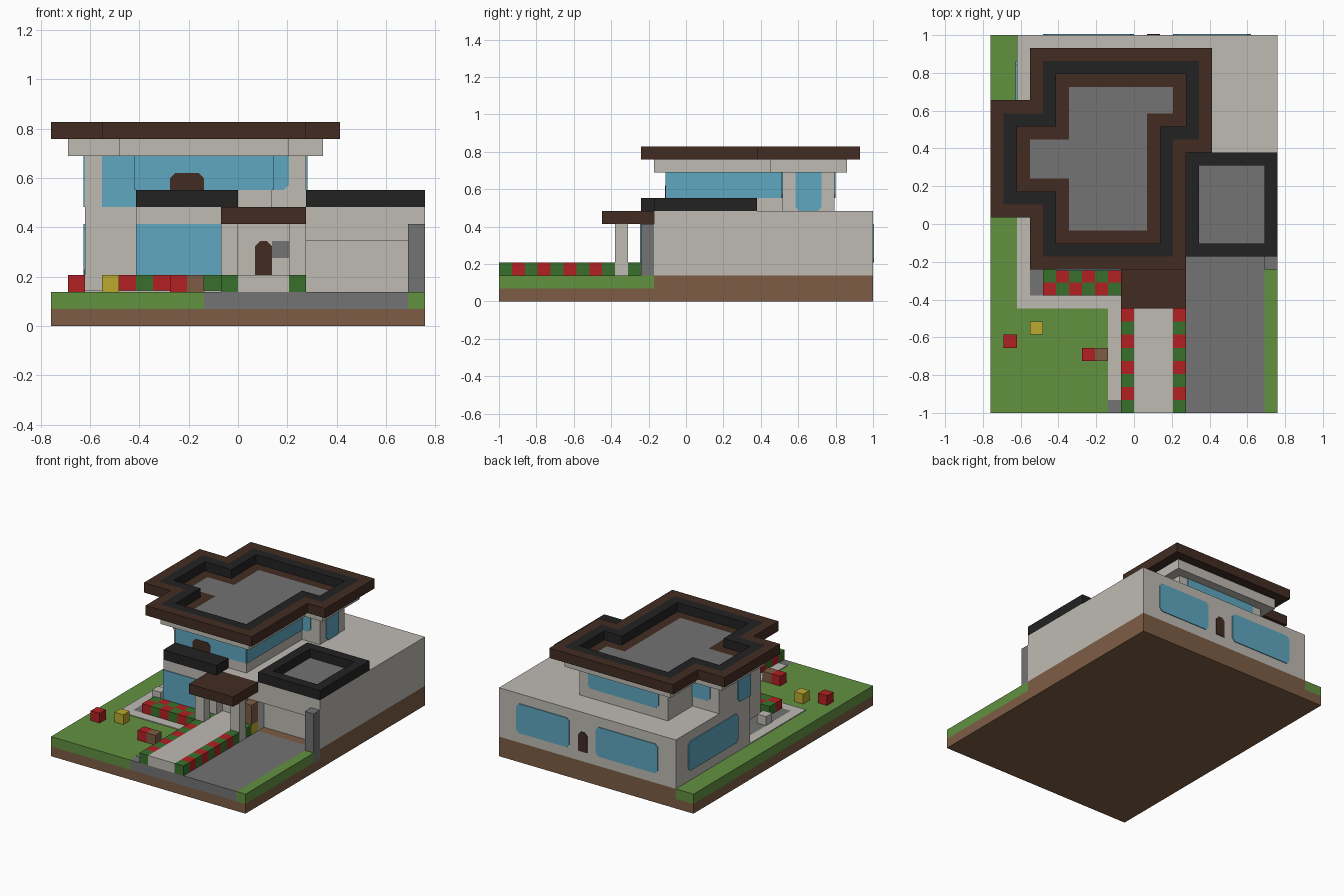
import bpy
import bmesh

cube = bpy.data.objects.get("Cube")
if cube:
    bpy.data.objects.remove(cube, do_unlink=True)

# The house is laid out on a grid of unit blocks: 22 wide, 29 deep, 12 high
U = 2 / 29
THIN = 0.08


def linear(c):
    c /= 255
    return c / 12.92 if c <= 0.04045 else ((c + 0.055) / 1.055) ** 2.4


def material(name, *rgb):
    m = bpy.data.materials.new(name)
    m.use_nodes = True
    col = [linear(c) for c in rgb] + [1]
    m.diffuse_color = col
    m.node_tree.nodes["Principled BSDF"].inputs["Base Color"].default_value = col
    return m


PLASTER = material("plaster", 191, 187, 180)
GRASS = material("grass", 98, 145, 64)
SOIL = material("soil", 125, 93, 69)
WOOD = material("dark_wood", 66, 44, 34)
BLACK = material("black_trim", 34, 34, 34)
GRAY = material("gray_stone", 116, 115, 116)
GLASS = material("glass", 94, 167, 192)
RED = material("red_flower", 178, 32, 36)
LEAF = material("leaf_green", 57, 112, 44)
YELLOW = material("yellow", 188, 168, 48)


def place(a, b, h, axis):
    """Grid position from a profile point and a height along the axis."""
    x, y, z = {"z": (a, b, h), "y": (a, h, b), "x": (h, a, b)}[axis]
    return ((x - 11) * U, (y - 14.5) * U, z * U)


def finish(name, bm, mat):
    bmesh.ops.recalc_face_normals(bm, faces=bm.faces)
    me = bpy.data.meshes.new(name)
    bm.to_mesh(me)
    bm.free()
    me.materials.append(mat)
    bpy.context.collection.objects.link(bpy.data.objects.new(name, me))


def prism(name, pts, lo, hi, mat, axis="z"):
    bm = bmesh.new()
    bottom, top = [[bm.verts.new(place(a, b, h, axis)) for a, b in pts] for h in (lo, hi)]
    bm.faces.new(bottom)
    bm.faces.new(top)
    for k in range(len(pts)):
        bm.faces.new((bottom[k - 1], bottom[k], top[k], top[k - 1]))
    finish(name, bm, mat)


def rect(x0, y0, x1, y1):
    return [(x0, y0), (x1, y0), (x1, y1), (x0, y1)]


def box(name, x0, y0, z0, x1, y1, z1, mat):
    prism(name, rect(x0, y0, x1, y1), z0, z1, mat)


def block(name, x, y, mat, z=2):
    box(name, x, y, z, x + 1, y + 1, z + 1, mat)


def inset(pts, t):
    """Move a counter-clockwise right-angled outline inwards."""
    out = []
    for k, (x, y) in enumerate(pts):
        (px, py), (nx, ny) = pts[k - 1], pts[(k + 1) % len(pts)]
        sign = lambda v: (v > 0) - (v < 0)
        dx = -sign(y - py) - sign(ny - y)
        dy = sign(x - px) + sign(nx - x)
        out.append((x + t * dx, y + t * dy))
    return out


def ring(name, outer, inner, lo, hi, mat):
    bm = bmesh.new()
    loops = [[bm.verts.new(place(a, b, h, "z")) for a, b in pts]
             for pts, h in ((outer, lo), (outer, hi), (inner, hi), (inner, lo))]
    for i in range(4):
        for k in range(len(outer)):
            bm.faces.new((loops[i - 1][k - 1], loops[i - 1][k], loops[i][k], loops[i][k - 1]))
    finish(name, bm, mat)


def pane(name, axis, plane, side, a0, z0, a1, z1, mat=GLASS, soft=""):
    """Thin plate on a wall; soft lists the clipped corners."""
    pts, c = [], 0.3
    for key, a, z, da, dz in (("a", a0, z0, c, c), ("b", a1, z0, -c, c),
                              ("c", a1, z1, -c, -c), ("d", a0, z1, c, -c)):
        if key in soft:
            pair = [(a, z + dz), (a + da, z)]
            pts += pair if key in "ac" else pair[::-1]
        else:
            pts.append((a, z))
    prism(name, pts, plane, plane + side * THIN, mat, axis)


# Ground
box("soil_base", 0, 0, 0, 22, 29, 1, SOIL)
prism("house_foundation", [(5, 12), (22, 12), (22, 29), (2, 29), (2, 17), (5, 17)], 1, 2, SOIL)
prism("front_lawn", [(0, 0), (9, 0), (9, 12), (5, 12), (5, 17), (2, 17), (2, 29), (0, 29)], 1, 2, GRASS)
box("driveway", 9, 0, 1, 21, 12, 2, GRAY)
box("driveway_grass_edge", 21, 0, 1, 22, 12, 2, GRASS)
prism("garden_path", [(2, 8), (9, 8), (9, 1), (10, 1), (10, 9), (3, 9), (3, 17), (2, 17)], 2, 2 + THIN, PLASTER)
box("side_paving", 3, 9, 2, 5, 17, 2 + THIN, GRAY)

# Ground floor with a recessed garage door
front = [(2, 17), (5, 17), (5, 11), (11, 11), (11, 12)]
recess = [(15, 12), (15, 13), (21, 13), (21, 12)]
back = [(22, 12), (22, 29), (2, 29)]
prism("ground_floor_walls", front + recess + back, 2, 5, PLASTER)
prism("ground_floor_top", front + back, 5, 7, PLASTER)
box("garage_pillar", 21, 11, 1, 22, 12, 6, GRAY)
garage = rect(15, 12, 22, 20)
ring("garage_parapet", garage, inset(garage, 1), 7, 8, BLACK)
prism("garage_roof_deck", inset(garage, 1), 7, 7 + THIN, GRAY)
box("bay_canopy", 5, 11, 7, 11, 13, 8, BLACK)

# Upper floor and stepped roof share one outline
outline = [(3, 11), (15, 11), (15, 20), (17, 20), (17, 28), (3, 28),
           (3, 24), (0, 24), (0, 15), (3, 15)]
step = [inset(outline, t) for t in range(4)]
prism("upper_walls", step[2], 7, 10, PLASTER)
prism("upper_cornice", step[1], 10, 11, PLASTER)
ring("roof_rim", step[0], step[1], 11, 12, WOOD)
ring("roof_parapet", step[1], step[2], 11, 12, BLACK)
ring("roof_deck_border", step[2], step[3], 11, 11 + THIN, WOOD)
prism("roof_deck", step[3], 11, 11 + THIN, GRAY)

# Ground floor windows and doors
pane("bay_window", "y", 11, -1, 5, 3, 10, 6)
pane("front_door", "y", 12, -1, 12, 3, 13, 5, WOOD, "cd")
pane("door_side_plate", "y", 12, -1, 13, 4, 14, 5, GRAY)
pane("back_window_wide", "y", 29, 1, 4, 3, 11, 6, GLASS, "abcd")
pane("back_window_narrow", "y", 29, 1, 14, 3, 20, 6, GLASS, "abcd")
pane("back_door", "y", 29, 1, 12, 3, 13, 5, WOOD, "cd")
pane("side_window", "x", 2, -1, 19, 3, 27, 6, GLASS, "abcd")

# Upper floor windows
pane("upper_front_window", "y", 13, -1, 5, 8, 13, 10)
pane("balcony_door", "y", 13 - THIN, -0.5, 7, 8, 9, 9, WOOD, "cd")
pane("upper_left_front_window", "y", 17, -1, 3, 7, 5, 10)
pane("upper_right_front_window", "y", 22, -1, 13, 8, 14, 10, GLASS, "b")
pane("upper_driveway_window", "x", 13, 1, 13, 8, 22, 10)
pane("upper_driveway_back_window", "x", 15, 1, 23, 7, 25, 10, GLASS, "ab")
pane("upper_back_window", "y", 26, 1, 6, 8, 14, 10, GLASS, "ab")
pane("upper_bump_back_window", "y", 22, 1, 3, 8, 5, 10, GLASS, "a")
pane("upper_bump_side_window", "x", 2, -1, 17, 7, 19, 10, GLASS, "b")
pane("upper_lawn_window", "x", 5, -1, 13, 8, 17, 10)

# Porch and raised walkway
box("porch_roof", 10, 8, 6, 15, 12, 7, WOOD)
box("walkway", 11, 0, 2, 14, 12, 3, PLASTER)
for x in (10, 14):
    box("porch_post", x, 9, 2, x + 1, 10, 6, PLASTER)
    for y in range(11):
        if y != 9:
            block("walkway_flower", x, y, RED if y % 2 else LEAF)
block("porch_planter", 14, 11, YELLOW)
box("porch_crate", 14, 11, 3, 15, 12, 5, SOIL)

# Flower bed under the bay window
for x in range(4, 10):
    for y in (9, 10):
        block("bed_flower", x, y, LEAF if (x + y) % 2 == 0 else RED)

# Loose blocks in the garden
block("lawn_red_flower", 1, 5, RED)
block("lawn_yellow_flower", 3, 6, YELLOW)
block("lawn_red_shrub", 7, 4, RED)
block("lawn_stump", 8, 4, SOIL)
block("side_stone", 3, 12, PLASTER)
